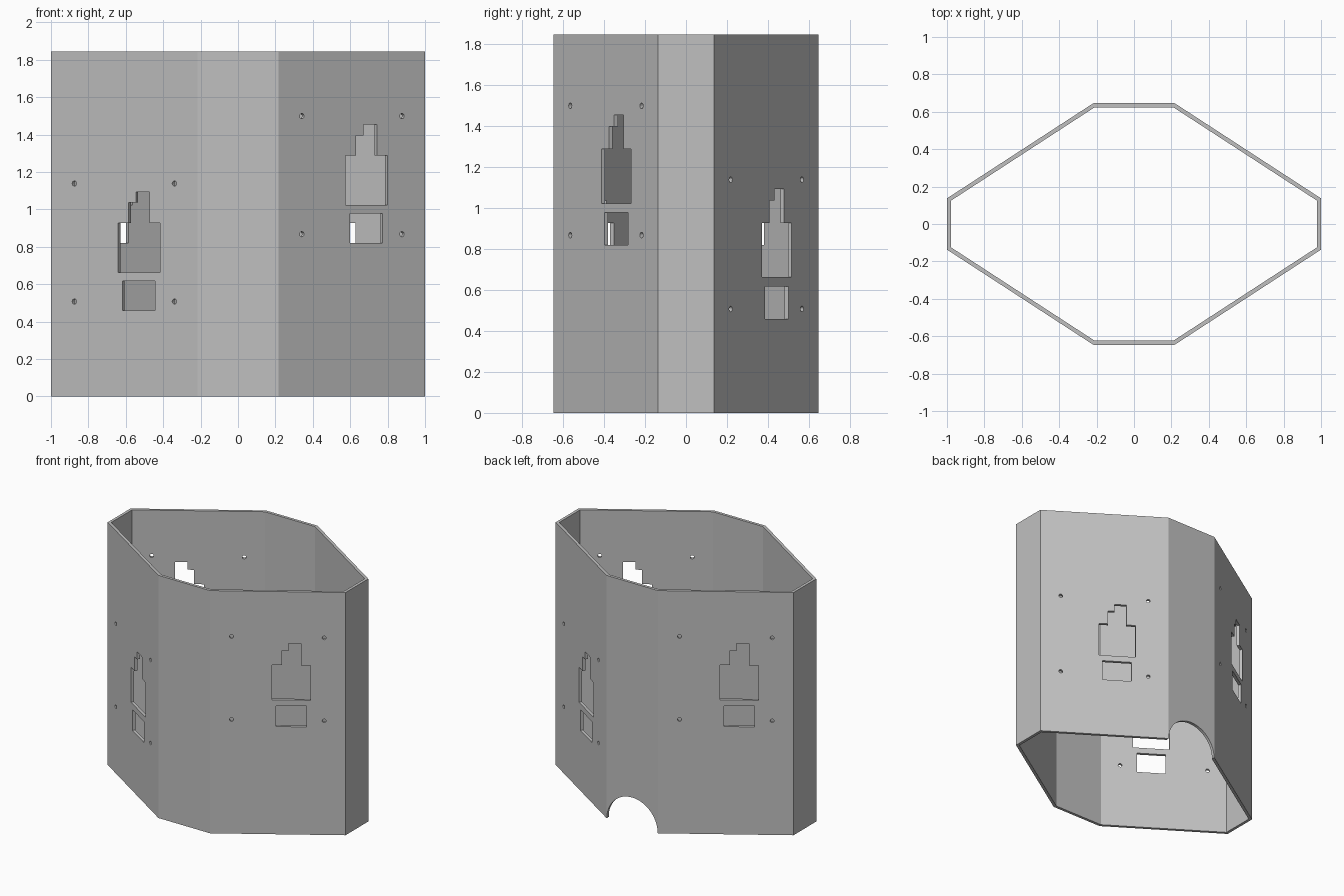
import bpy
import bmesh
from math import cos, sin, pi
from mathutils import Vector

if "Cube" in bpy.data.objects:
    bpy.data.objects.remove(bpy.data.objects["Cube"])

HEIGHT, WALL = 1.845, 0.022
Z = Vector((0, 0, 1))

# Octagonal outline, counter-clockwise from the front left corner
quarter = [Vector((1, 0.137, 0)), Vector((0.217, 0.646, 0))]
half = quarter + [Vector((-p.x, p.y, 0)) for p in reversed(quarter)]
outline = half + [-p for p in half]


def outward(a, b):
    return (b - a).normalized().cross(Z)


def inset(points, distance):
    result = []
    for i, p in enumerate(points):
        n1 = outward(points[i - 1], p)
        n2 = outward(p, points[(i + 1) % len(points)])
        result.append(p - (n1 + n2) * distance / (1 + n1.dot(n2)))
    return result


def add_prism(bm, points, offset):
    """Closed prism from a planar polygon, swept along offset."""
    near = [bm.verts.new(p) for p in points]
    far = [bm.verts.new(p + offset) for p in points]
    bm.faces.new(near)
    bm.faces.new(far)
    for i in range(len(points)):
        bm.faces.new((near[i - 1], near[i], far[i], far[i - 1]))


def finish(bm, name):
    bmesh.ops.recalc_face_normals(bm, faces=bm.faces[:])
    mesh = bpy.data.meshes.new(name)
    bm.to_mesh(mesh)
    bm.free()
    obj = bpy.data.objects.new(name, mesh)
    bpy.context.collection.objects.link(obj)
    return obj


# Open tube: outer and inner walls joined by rims
bm = bmesh.new()
rings = []
for loop, z in ((outline, 0), (outline, HEIGHT),
                (inset(outline, WALL), HEIGHT), (inset(outline, WALL), 0)):
    rings.append([bm.verts.new(p + Z * z) for p in loop])
for r in range(4):
    a, b = rings[r - 1], rings[r]
    for i in range(len(outline)):
        bm.faces.new((a[i - 1], a[i], b[i], b[i - 1]))
shell = finish(bm, "housing_shell")


# Openings, in (distance along wall, height)
def rectangle(u0, u1, z0, z1):
    return [(u0, z0), (u1, z0), (u1, z1), (u0, z1)]


def circle(u, z, radius, sides):
    return [(u + radius * cos(2 * pi * i / sides),
             z + radius * sin(2 * pi * i / sides)) for i in range(sides)]


stepped_window = [(0.428, 0.662), (0.694, 0.662), (0.694, 0.927), (0.627, 0.927),
                  (0.627, 1.093), (0.541, 1.093), (0.541, 1.036), (0.495, 1.036),
                  (0.495, 0.927), (0.428, 0.927)]
openings = [stepped_window, rectangle(0.455, 0.664, 0.459, 0.617)]
openings += [circle(u, z, 0.014, 16) for u in (0.149, 0.787) for z in (0.507, 1.138)]

# The same set of openings on each slanted wall, alternately low and high
bm = bmesh.new()
for start, lift in ((0, 0), (2, 0.36), (4, 0), (6, 0.36)):
    a, b = outline[start], outline[start + 1]
    along, normal = (b - a).normalized(), outward(a, b)
    for shape in openings:
        points = [a + along * u + Z * (z + lift) + normal * 0.05 for u, z in shape]
        add_prism(bm, points, normal * -0.12)

# Half-round notch at the foot of the back wall
add_prism(bm, [Vector((x, 0.56, z)) for x, z in circle(0, 0, 0.214, 64)],
          Vector((0, 0.2, 0)))
cutter = finish(bm, "opening_cutter")
cutter.hide_render = True

cut = shell.modifiers.new("openings", 'BOOLEAN')
cut.operation = 'DIFFERENCE'
cut.solver = 'EXACT'
cut.object = cutter
bpy.context.view_layer.objects.active = shell
shell.select_set(True)
bpy.ops.object.modifier_apply(modifier=cut.name)
bpy.data.objects.remove(cutter)

# Single plain grey
grey = bpy.data.materials.new("light_grey")
grey.use_nodes = True
colour = (0.53, 0.53, 0.53, 1)
grey.diffuse_color = colour
grey.node_tree.nodes["Principled BSDF"].inputs["Base Color"].default_value = colour
shell.data.materials.clear()
shell.data.materials.append(grey)
